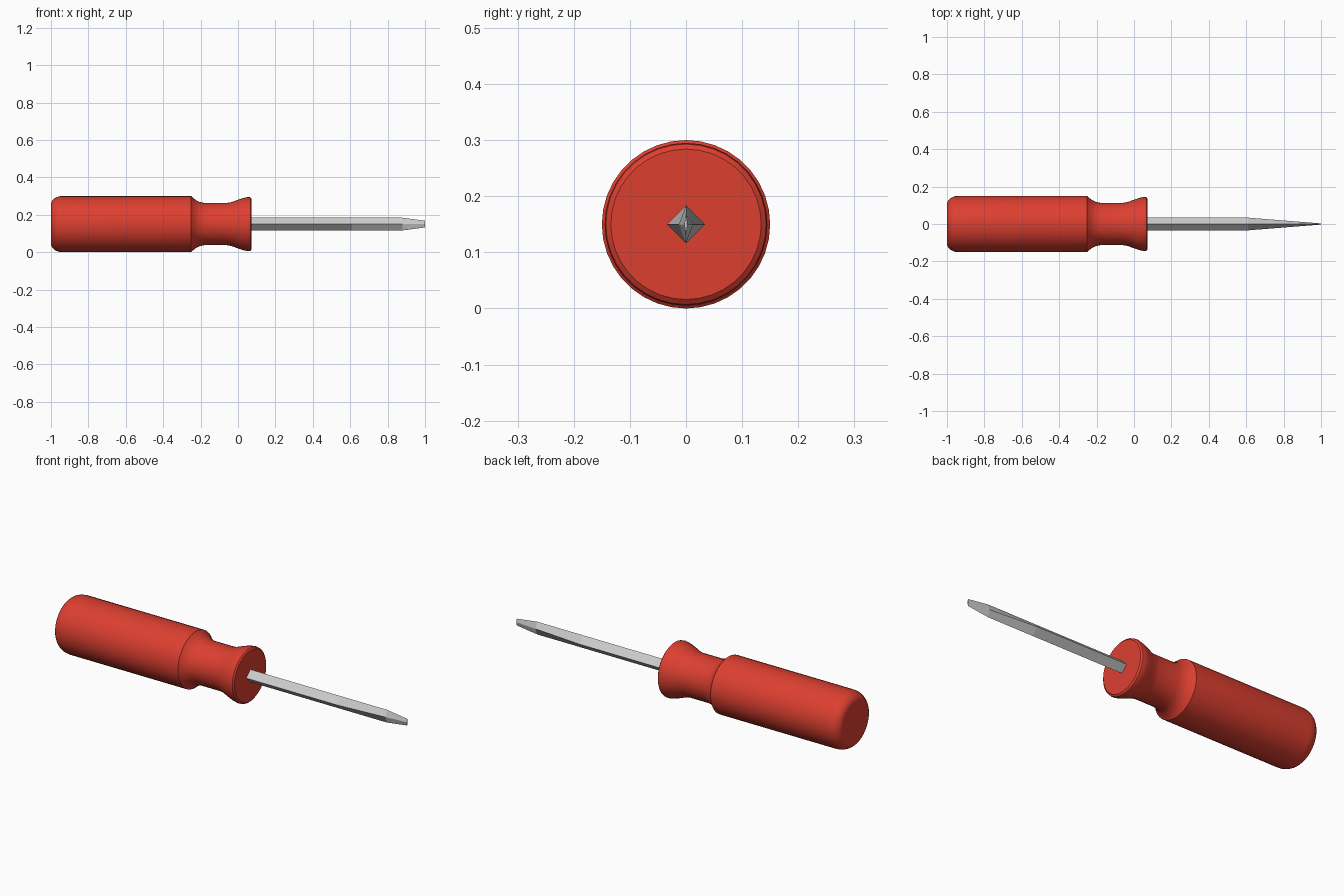
import bpy, bmesh, math

if "Cube" in bpy.data.objects:
    bpy.data.objects.remove(bpy.data.objects["Cube"])

AXIS_Z = 0.15


def loft(name, stations, sides):
    """Skin rings along x; each station is (x, half width y, half height z)."""
    bm = bmesh.new()
    rings = []
    for x, ry, rz in stations:
        angles = [2 * math.pi * i / sides for i in range(sides)]
        rings.append([bm.verts.new((x, ry * math.cos(a), AXIS_Z + rz * math.sin(a)))
                      for a in angles])
    for a, b in zip(rings, rings[1:]):
        for i in range(sides):
            j = (i + 1) % sides
            bm.faces.new((a[i], a[j], b[j], b[i]))
    bm.faces.new(rings[0])
    bm.faces.new(rings[-1])
    bmesh.ops.recalc_face_normals(bm, faces=bm.faces)
    mesh = bpy.data.meshes.new(name)
    bm.to_mesh(mesh)
    bm.free()
    obj = bpy.data.objects.new(name, mesh)
    bpy.context.collection.objects.link(obj)
    return obj


# Handle: rounded butt, straight grip, waisted neck and flared collar
profile = []
for i in range(7):
    t = math.pi / 2 * i / 6
    profile.append((-0.94 - 0.06 * math.cos(t), 0.105 + 0.045 * math.sin(t)))
profile += [(-0.25, 0.15), (-0.245, 0.144), (-0.225, 0.128), (-0.205, 0.118),
            (-0.18, 0.113), (-0.06, 0.113), (-0.035, 0.117), (0.0, 0.13),
            (0.03, 0.14), (0.055, 0.145), (0.066, 0.143), (0.073, 0.134)]
handle = loft("handle", [(x, r, r) for x, r in profile], 36)

red = bpy.data.materials.new("red_plastic")
red.diffuse_color = (0.72, 0.05, 0.03, 1)
red.use_nodes = True
red.node_tree.nodes["Principled BSDF"].inputs["Base Color"].default_value = red.diffuse_color
handle.data.materials.append(red)

bpy.context.view_layer.objects.active = handle
handle.select_set(True)
bpy.ops.object.shade_smooth_by_angle(angle=math.radians(30))

# Blade: square bar set on edge, flattened to a narrow tip
loft("blade", [(0.03, 0.034, 0.034), (0.61, 0.034, 0.034),
               (0.88, 0.0125, 0.034), (1.0, 0.003, 0.018)], 4)
